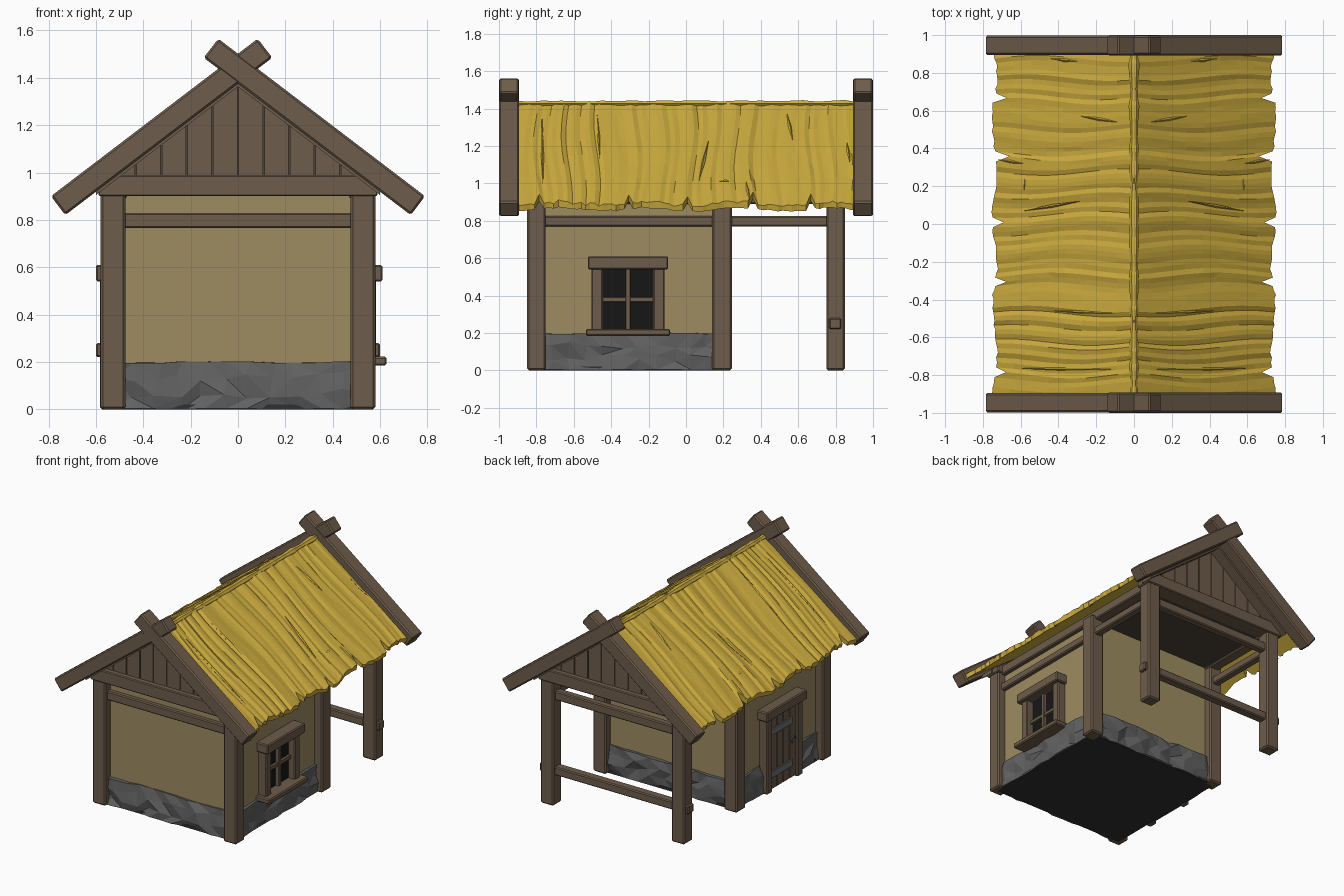
import bpy, bmesh, math, random
from mathutils import Vector, Matrix

if "Cube" in bpy.data.objects:
    bpy.data.objects.remove(bpy.data.objects["Cube"])

random.seed(4)


def mat(name, r, g, b):
    m = bpy.data.materials.new(name)
    m.diffuse_color = (r, g, b, 1)
    m.use_nodes = True
    m.node_tree.nodes["Principled BSDF"].inputs["Base Color"].default_value = m.diffuse_color
    return m


WOOD = mat("wood", 0.155, 0.108, 0.07)
DARK = mat("dark_wood", 0.075, 0.055, 0.04)
THATCH = mat("straw", 0.62, 0.42, 0.05)
WALL = mat("plaster", 0.34, 0.265, 0.12)
STONE = mat("stone", 0.12, 0.12, 0.12)
IRON = mat("iron", 0.16, 0.17, 0.18)
BLACK = mat("black", 0.008, 0.008, 0.008)
FLOOR = mat("floor_grey", 0.03, 0.03, 0.03)


def finish(name, bm, m):
    bmesh.ops.recalc_face_normals(bm, faces=bm.faces)
    me = bpy.data.meshes.new(name)
    bm.to_mesh(me)
    bm.free()
    me.materials.append(m)
    ob = bpy.data.objects.new(name, me)
    bpy.context.collection.objects.link(ob)
    return ob


def box(name, x, y, z, m=WOOD, bevel=0.007):
    """Box from three (low, high) ranges."""
    bm = bmesh.new()
    bmesh.ops.create_cube(bm, size=1)
    for v in bm.verts:
        v.co = [r[0] if c < 0 else r[1] for c, r in zip(v.co, (x, y, z))]
    if bevel:
        bmesh.ops.bevel(bm, geom=bm.edges[:], offset=bevel, segments=1, affect='EDGES')
    return finish(name, bm, m)


def prism(name, pts, y0, y1, m=WOOD, bevel=0.0):
    """Extrude an xz profile along y."""
    bm = bmesh.new()
    f = bm.faces.new([bm.verts.new((x, y0, z)) for x, z in pts])
    r = bmesh.ops.extrude_face_region(bm, geom=[f])
    for v in r["geom"]:
        if isinstance(v, bmesh.types.BMVert):
            v.co.y = y1
    if bevel:
        bmesh.ops.bevel(bm, geom=bm.edges[:], offset=bevel, segments=1, affect='EDGES')
    return finish(name, bm, m)


# Posts and side rails
for s, side in ((-1, "left"), (1, "right")):
    def xr(a, b):
        return tuple(sorted((s * a, s * b)))
    for y0, y1, tag in ((-0.85, -0.75, "front"), (0.14, 0.245, "middle"), (0.75, 0.85, "back")):
        box(f"{tag}_post_{side}", xr(0.475, 0.58), (y0, y1), (0, 0.92), bevel=0.01)
    box(f"wall_rail_{side}", xr(0.49, 0.55), (-0.77, 0.16), (0.77, 0.825))
    box(f"porch_rail_{side}", xr(0.50, 0.555), (0.23, 0.77), (0.77, 0.825))
    box(f"wall_plate_{side}", xr(0.47, 0.55), (-0.8, 0.8), (0.89, 0.96))

# Cross rails on the front and back, low porch rail with pegs through the posts
box("front_rail", (-0.5, 0.5), (-0.825, -0.77), (0.765, 0.83))
box("back_rail", (-0.5, 0.5), (0.77, 0.825), (0.765, 0.83))
box("low_porch_rail", (-0.6, 0.6), (0.765, 0.83), (0.22, 0.28))

# Plaster house body, ceiling and floor
box("walls", (-0.52, 0.52), (-0.79, 0.19), (0.1, 0.91), WALL, 0)
box("ceiling", (-0.52, 0.52), (-0.8, 0.8), (0.905, 0.925), DARK, 0)
box("floor", (-0.54, 0.54), (-0.81, 0.21), (0, 0.02), FLOOR, 0)

# Rough stone base: a grid ring of randomly shifted corners
bm = bmesh.new()
X, Y0, Y1, N = 0.542, -0.815, 0.215, 11
ring = []
corners = [(-X, Y0), (X, Y0), (X, Y1), (-X, Y1)]
for i in range(4):
    a, b = Vector(corners[i]), Vector(corners[(i + 1) % 4])
    ring += [a.lerp(b, k / N) for k in range(N)]
centre = Vector((0, -0.3))
rows = []
for j, (z, inset) in enumerate(((0.004, 0), (0.065, 0), (0.135, 0), (0.2, 0.012), (0.2, 0.06))):
    row = []
    for p in ring:
        q = centre + (p - centre) * (1 - inset * 1.7)
        jit = 0.016 if j < 4 else 0
        dz = random.uniform(-0.022, 0.022) if j in (1, 2) else random.uniform(-0.006, 0.004) if j > 2 else 0
        row.append(bm.verts.new((q.x + random.uniform(-jit, jit), q.y + random.uniform(-jit, jit), z + dz)))
    rows.append(row)
n = len(ring)
for r0, r1 in zip(rows, rows[1:]):
    for i in range(n):
        k = (i + 1) % n
        bm.faces.new((r0[i], r0[k], r1[k], r1[i]))
bmesh.ops.triangulate(bm, faces=bm.faces)
bm.faces.new(rows[0])
finish("stone_base", bm, STONE)

# Gables: tie beam, backing, planks and crossed bargeboards, front and back
SL = 0.76
for s, tag in ((-1, "front"), (1, "back")):
    prism(f"{tag}_tie_beam", [(-0.59, 0.9), (0.59, 0.9), (0.59, 0.94), (0.53, 0.99), (-0.53, 0.99), (-0.59, 0.94)],
          s * 0.74, s * 0.86, bevel=0.006)
    prism(f"{tag}_gable_back", [(-0.52, 0.985), (0.52, 0.985), (0, 1.385)], s * 0.76, s * 0.80, DARK)
    w = 0.108
    for i in range(-5, 5):
        a, b = i * w + 0.003, (i + 1) * w - 0.003
        if max(abs(a), abs(b)) > 0.53:
            b, a = (min(b, 0.51), max(a, -0.51))
        prism(f"{tag}_gable_plank", [(a, 0.98), (b, 0.98), (b, 1.39 - SL * abs(b)), (a, 1.39 - SL * abs(a))],
              s * 0.79, s * 0.82)
    for k in (-1, 1):
        pts = [(0.79, 0.9), (0.73, 0.82), (-0.145, 1.485), (-0.083, 1.565)]
        d = 0.0 if k > 0 else 0.003
        prism(f"{tag}_bargeboard", [(k * x, z) for x, z in pts], s * (0.892 + d), s * (1 - d), bevel=0.009)
        # thin trim tucked under each bargeboard
        trim = [(0.6, 0.935), (0.6, 0.905), (0, 1.362), (0, 1.392)]
        prism(f"{tag}_gable_trim", [(k * x, z) for x, z in trim], s * 0.80, s * 0.9)

# Thatch: rippled slab with a notched eave, mirrored over the ridge
bm = bmesh.new()
NY, NX = 72, 8
notches = (0.64, 0.36, 0.02, -0.3, -0.79)
phase = [random.uniform(-1, 1) for _ in range(NY + 1)]
top, low = [], []
for i in range(NY + 1):
    y = -0.9 + 1.8 * i / NY
    reach = 0.738 + 0.012 * math.sin(y * 13 + 1) + random.uniform(-0.007, 0.007)
    near = min(abs(y - c) for c in notches)
    if near < 0.0125:
        reach -= 0.065
    tr, lr = [], []
    for j in range(NX + 1):
        t = j / NX
        x = reach * t
        ym = y + (0.018 * math.sin(t * 5 + y * 5) if 0 < i < NY else 0)
        z = 1.432 - 0.733 * x + 0.008 * phase[i] + random.uniform(-0.002, 0.002)
        tr.append(bm.verts.new((x, ym, z)))
        lr.append(bm.verts.new((x * 0.99, ym, 1.395 - 0.725 * x)))
    top.append(tr)
    low.append(lr)
for i in range(NY):
    for j in range(NX):
        bm.faces.new((top[i][j], top[i][j + 1], top[i + 1][j + 1], top[i + 1][j]))
        bm.faces.new((low[i][j], low[i + 1][j], low[i + 1][j + 1], low[i][j + 1]))
    bm.faces.new((top[i][NX], low[i][NX], low[i + 1][NX], top[i + 1][NX]))
for i in (0, NY):
    for j in range(NX):
        bm.faces.new((top[i][j], top[i][j + 1], low[i][j + 1], low[i][j]))
thatch = finish("thatch_roof", bm, THATCH)
thatch.modifiers.new("mirror", 'MIRROR')

# Loose straws lying on the thatch: (x0, y0, x1, y1)
bm = bmesh.new()
for x0, y0, x1, y1 in ((0.58, 0.07, 0.29, 0.12), (0.28, 0.57, 0.09, 0.54), (0.42, -0.46, 0.1, -0.475),
                       (0.72, 0.34, 0.58, 0.32), (0.6, -0.765, 0.12, -0.77), (0.44, 0.875, 0.3, 0.86),
                       (0.582, 0.18, 0.58, 0.24)):
    a, b = (Vector((x, y, 1.438 - 0.733 * x)) for x, y in ((x0, y0), (x1, y1)))
    mid = (a + b) / 2
    rot = (b - a).to_track_quat('Z', 'Y').to_matrix().to_4x4()
    for e in (a, b):
        m = Matrix.Translation((mid + e) / 2) @ (e - mid).to_track_quat('Z', 'Y').to_matrix().to_4x4()
        bmesh.ops.create_cone(bm, segments=4, radius1=0.009, radius2=0.001, depth=(e - mid).length,
                              cap_ends=True, matrix=m)
finish("loose_straws", bm, THATCH).modifiers.new("mirror", 'MIRROR')

# Rough ridge roll
bm = bmesh.new()
prev = None
for i in range(41):
    y = -0.895 + 1.79 * i / 40
    r = random.uniform(0.017, 0.029)
    cur = [bm.verts.new((r * math.cos(k * math.pi / 3), y, 1.426 + 0.75 * r * math.sin(k * math.pi / 3)))
           for k in range(6)]
    for k in range(6) if prev else ():
        bm.faces.new((prev[k], prev[k - 1], cur[k - 1], cur[k]))
    if i in (0, 40):
        bm.faces.new(cur)
    prev = cur
finish("ridge_roll", bm, THATCH)

# Window on the right wall
box("window_pane", (0.5, 0.53), (-0.46, -0.16), (0.2, 0.56), BLACK, 0)
box("window_lintel", (0.5, 0.61), (-0.525, -0.095), (0.54, 0.61))
box("window_sill", (0.5, 0.628), (-0.535, -0.085), (0.185, 0.222))
for y in (-0.475, -0.145):
    box("window_jamb", (0.5, 0.582), (y - 0.031, y + 0.031), (0.2, 0.55))
box("window_mullion", (0.51, 0.555), (-0.323, -0.297), (0.21, 0.55), bevel=0.003)
box("window_transom", (0.51, 0.55), (-0.455, -0.165), (0.365, 0.392), bevel=0.003)

# Door on the left wall: frame, planks, iron straps and ring
DY = -0.31
box("door_lintel", (-0.6, -0.5), (DY - 0.23, DY + 0.23), (0.54, 0.61))
for k in (-1, 1):
    y = DY + k * 0.175
    box("door_jamb", (-0.582, -0.5), (y - 0.03, y + 0.03), (0, 0.55))
for i in range(4):
    y = DY - 0.145 + i * 0.0725
    box("door_plank", (-0.566, -0.5), (y + 0.001, y + 0.0715), (0.01, 0.55), bevel=0.004)
for z in (0.12, 0.43):
    box("door_strap", (-0.574, -0.55), (DY - 0.1, DY + 0.145), (z - 0.025, z + 0.025), IRON, 0.003)
bpy.ops.mesh.primitive_torus_add(major_segments=12, minor_segments=6, major_radius=0.022, minor_radius=0.005,
                                 location=(-0.574, DY - 0.105, 0.29), rotation=(0, math.pi / 2, 0))
ring_ob = bpy.context.object
ring_ob.name = "door_ring"
ring_ob.data.materials.append(IRON)
